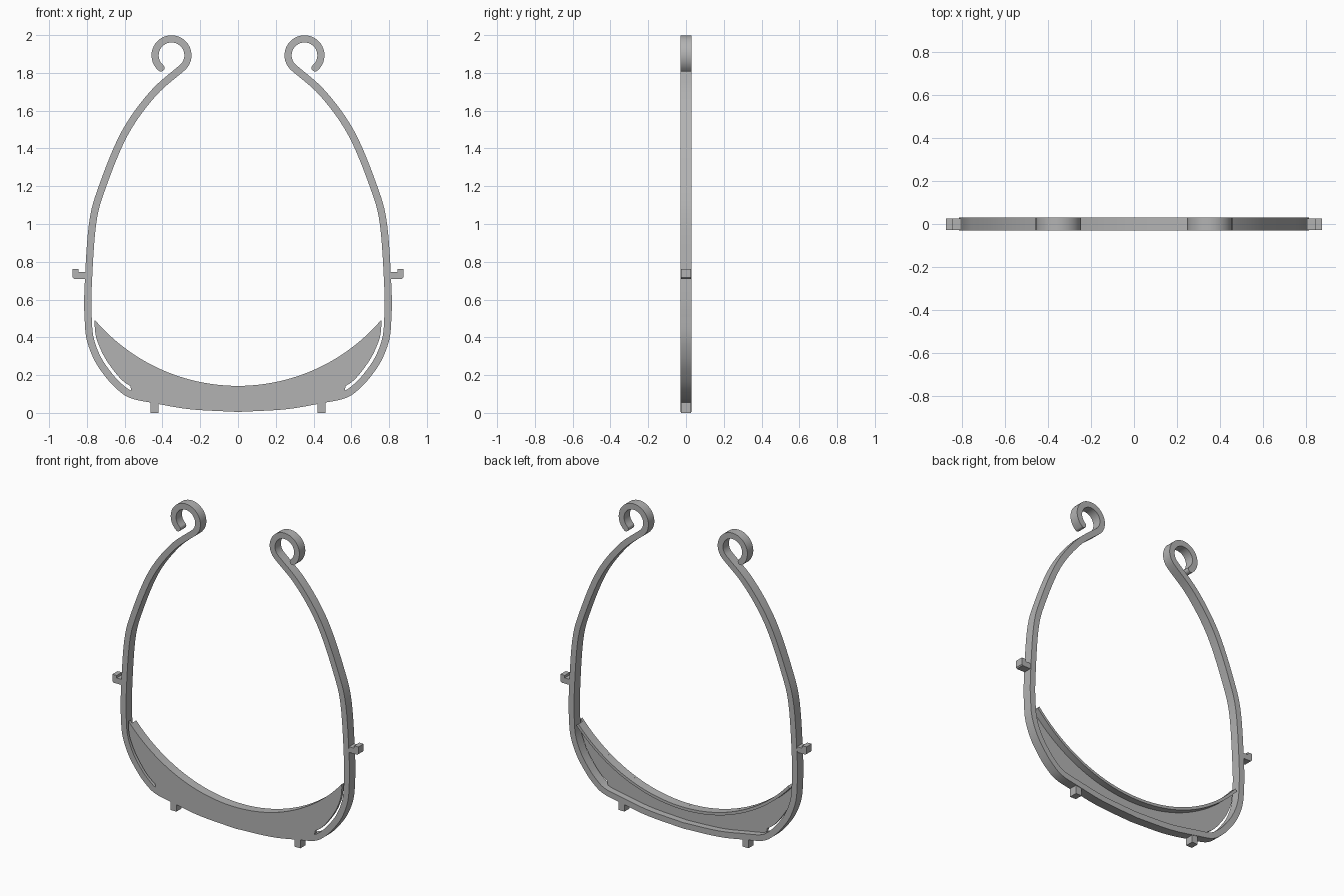
import bpy, bmesh, math
from mathutils import Vector

if "Cube" in bpy.data.objects:
    bpy.data.objects.remove(bpy.data.objects["Cube"])

HALF = 0.03      # half depth of the frame
WIDTH = 0.038    # width of the frame strip

grey = bpy.data.materials.new("plain grey")
grey.use_nodes = True
grey.diffuse_color = (0.45, 0.45, 0.45, 1)
grey.node_tree.nodes["Principled BSDF"].inputs["Base Color"].default_value = (0.45, 0.45, 0.45, 1)


def finish(name, bm):
    bmesh.ops.recalc_face_normals(bm, faces=bm.faces)
    mesh = bpy.data.meshes.new(name)
    bm.to_mesh(mesh)
    bm.free()
    mesh.materials.append(grey)
    ob = bpy.data.objects.new(name, mesh)
    bpy.context.collection.objects.link(ob)
    bpy.ops.object.select_all(action='DESELECT')
    ob.select_set(True)
    bpy.context.view_layer.objects.active = ob
    bpy.ops.object.shade_smooth_by_angle(angle=math.radians(30))
    return ob


def smooth_path(pts, steps=6):
    """Catmull-Rom curve through the points."""
    p = [Vector(q) for q in pts]
    p = [2 * p[0] - p[1]] + p + [2 * p[-1] - p[-2]]
    out = []
    for a, b, c, d in zip(p, p[1:], p[2:], p[3:]):
        for i in range(steps):
            t = i / steps
            out.append(0.5 * (2 * b + (c - a) * t + (2 * a - 5 * b + 4 * c - d) * t * t
                              + (3 * b - a - 3 * c + d) * t ** 3))
    return out + [p[-2]]


def mirrored(half):
    """Extend a path that starts on the centre line to both sides."""
    return [Vector((-q.x, q.y)) for q in reversed(half[1:])] + half


def prism(bm, outline, y0, y1):
    """Closed x-z outline given depth along y."""
    face = bm.faces.new([bm.verts.new((x, y0, z)) for x, z in outline])
    new = bmesh.ops.extrude_face_region(bm, geom=[face])["geom"]
    verts = [v for v in new if isinstance(v, bmesh.types.BMVert)]
    bmesh.ops.translate(bm, verts=verts, vec=(0, y1 - y0, 0))


def ribbon(bm, path, width, y0, y1):
    """Rectangular strip swept along an x-z path."""
    rings = []
    for i, q in enumerate(path):
        t = (path[min(i + 1, len(path) - 1)] - path[max(i - 1, 0)]).normalized()
        n = Vector((-t.y, t.x)) * width / 2
        rings.append([bm.verts.new((r.x, y, r.y)) for r, y in
                      ((q + n, y0), (q - n, y0), (q - n, y1), (q + n, y1))])
    for a, b in zip(rings, rings[1:]):
        for k in range(4):
            bm.faces.new((a[k], a[(k + 1) % 4], b[(k + 1) % 4], b[k]))
    bm.faces.new(rings[0])
    bm.faces.new(rings[-1])


# Frame: base, rounded corners, arms and curled hooks in one strip
base = [(0, 0.024), (0.25, 0.038), (0.44, 0.07), (0.56, 0.095)]
side = [(0.625, 0.137), (0.682, 0.197), (0.742, 0.285), (0.782, 0.39), (0.793, 0.5),
        (0.794, 0.65), (0.77, 1.0), (0.717, 1.2), (0.6, 1.48), (0.45, 1.69)]
hook_centre, hook_radius = Vector((0.352, 1.893)), 0.087
hook = []
for i in range(29):
    a = math.radians(225 - i * 275 / 28)
    hook.append(hook_centre + hook_radius * Vector((math.cos(a), math.sin(a))))
half_frame = smooth_path(base + side + [tuple(hook[0])]) + hook[1:]
bm = bmesh.new()
ribbon(bm, mirrored(half_frame), WIDTH, -HALF, HALF)
finish("frame", bm)

# Rounded ends of the hooks
for s, label in ((1, "left"), (-1, "right")):
    bm = bmesh.new()
    tip = hook[-1]
    ring = [(s * tip.x + WIDTH / 2 * math.cos(k * math.pi / 8),
             tip.y + WIDTH / 2 * math.sin(k * math.pi / 8)) for k in range(16)]
    prism(bm, ring, -HALF, HALF)
    finish(label + "_hook_tip", bm)

# Thin crescent panel, flush with the front, with a slot beside each corner
ARC_Z, ARC_R = 1.14, 0.997


def arc(radius, reach):
    end = math.asin(reach / radius)
    return [Vector((radius * math.sin(end * i / 24), ARC_Z - radius * math.cos(end * i / 24)))
            for i in range(25)]


upper = mirrored(arc(ARC_R, 0.758))
slot_edge = [(0.57, 0.142), (0.61, 0.17), (0.655, 0.22), (0.711, 0.303), (0.75, 0.396), (0.76, 0.47)]
lower = mirrored(smooth_path(base) + smooth_path(slot_edge))
bm = bmesh.new()
prism(bm, upper + lower[::-1], -HALF, -0.012)
finish("panel", bm)

# Raised rim along the panel's curved upper edge
bm = bmesh.new()
ribbon(bm, mirrored(arc(ARC_R + 0.009, 0.752)), 0.018, -HALF, HALF)
finish("panel_rim", bm)

# Pegs: small L-shaped hooks on the sides and square feet below
side_peg = [(0.795, 0.71), (0.868, 0.71), (0.875, 0.717), (0.875, 0.762), (0.845, 0.762),
            (0.845, 0.746), (0.795, 0.746)]
foot_peg = [(0.42, 0), (0.463, 0), (0.463, 0.07), (0.42, 0.065)]
for s, label in ((1, "left"), (-1, "right")):
    for outline, part in ((side_peg, "side_peg"), (foot_peg, "foot_peg")):
        bm = bmesh.new()
        prism(bm, [(s * x, z) for x, z in outline], -0.027, 0.026)
        finish(label + "_" + part, bm)
